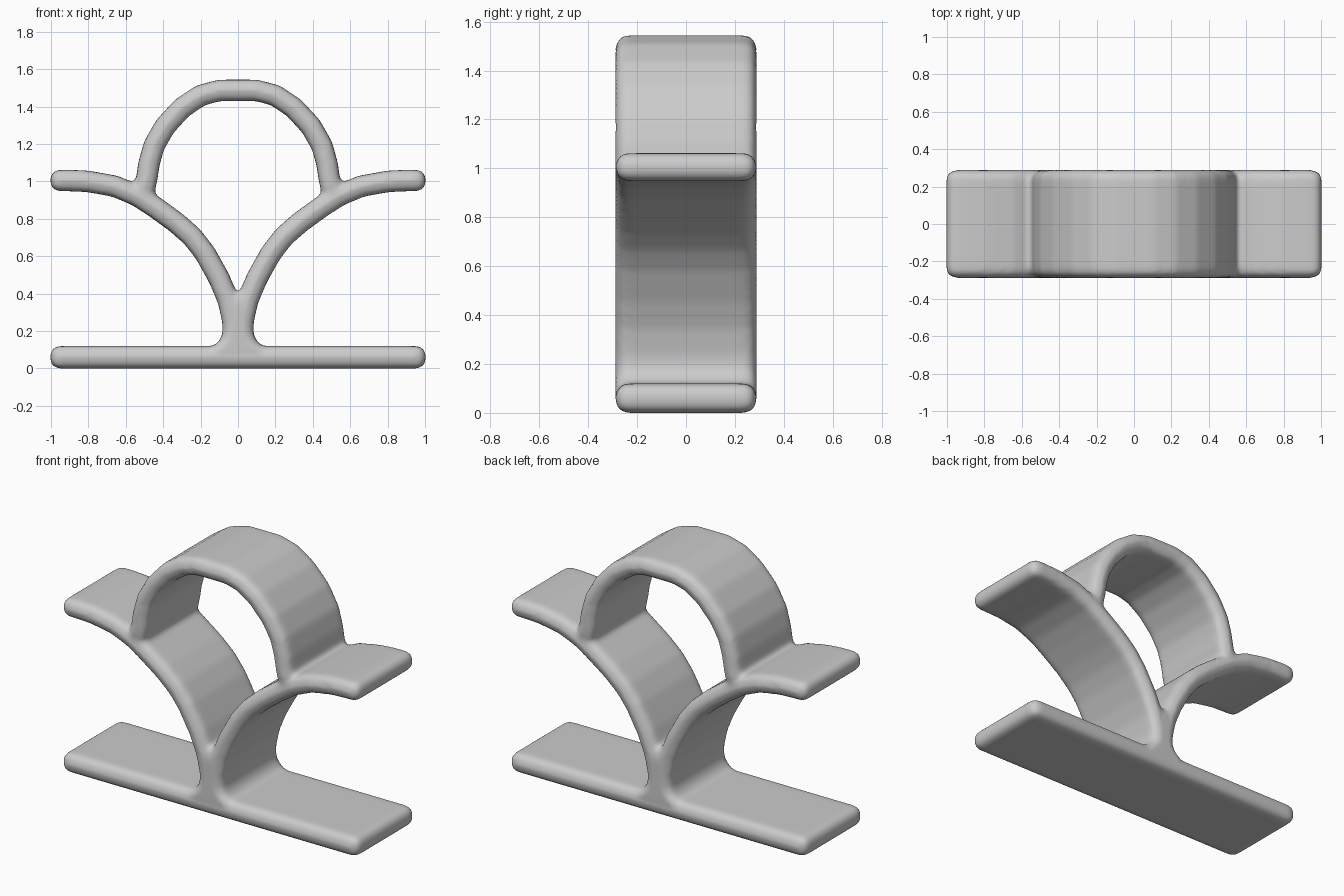
import bpy
import bmesh
from math import sin, cos, pi
from mathutils import Vector

cube = bpy.data.objects.get("Cube")
if cube:
    bpy.data.objects.remove(cube, do_unlink=True)

HALF_DEPTH = 0.288
HALF_THICK = 0.057
ROUND = 0.05


def section(bm, centre, normal, thick, depth, radius):
    """Rounded rectangle spanning the ribbon's thickness and its depth in y."""
    loop = []
    for corner, (sy, sn) in enumerate([(1, 1), (-1, 1), (-1, -1), (1, -1)]):
        for step in range(5):
            a = (corner + step / 4) * pi / 2
            y = sy * (depth - radius) + radius * cos(a)
            n = sn * (thick - radius) + radius * sin(a)
            loop.append(bm.verts.new(centre + normal * n + Vector((0, y, 0))))
    return loop


def ribbon(bm, path, thicks=None):
    """Sweep the section along an x-z path, with rounded ends."""
    pts = [Vector((x, 0, z)) for x, z in path]
    thicks = thicks or [HALF_THICK] * len(pts)
    last = len(pts) - 1
    rings = []
    for i, p in enumerate(pts):
        tangent = (pts[min(i + 1, last)] - pts[max(i - 1, 0)]).normalized()
        normal = Vector((-tangent.z, 0, tangent.x))
        stops = [(0, 0)]
        if i in (0, last):
            # The end point is the outermost tip of the rounded cap
            side = -1 if i == 0 else 1
            stops = [(side * ROUND * (sin(a) - 1), ROUND * (1 - cos(a)))
                     for a in [k * pi / 10 for k in range(6)]]
            if i == 0:
                stops.reverse()
        for along, shrink in stops:
            rings.append(section(bm, p + tangent * along, normal, thicks[i] - shrink,
                                 HALF_DEPTH - shrink, max(ROUND - shrink, 0.004)))
    for a, b in zip(rings, rings[1:]):
        for j in range(len(a)):
            k = (j + 1) % len(a)
            bm.faces.new((a[j], a[k], b[k], b[j]))
    bm.faces.new(rings[0][::-1])
    bm.faces.new(rings[-1])


bm = bmesh.new()

# Flat base plate
ribbon(bm, [(-1.004, 0.06), (0, 0.06), (1.004, 0.06)], [0.06] * 3)

# Short stem flaring into the base
ribbon(bm, [(0, 0.04), (0, 0.115), (0, 0.14), (0, 0.18), (0, 0.28), (0, 0.41)],
       [0.16, 0.14, 0.105, 0.083, 0.082, 0.052])

# Two curved arms spreading out to level tips
arm = [(0.02, 0.15), (0.025, 0.24), (0.05, 0.36), (0.1, 0.48), (0.175, 0.615),
       (0.245, 0.705), (0.33, 0.78), (0.44, 0.86), (0.54, 0.925), (0.66, 0.975),
       (0.8, 1.0), (0.9, 1.005), (1.004, 1.005)]
for side in (-1, 1):
    ribbon(bm, [(side * x, z) for x, z in arm])

# Arch standing on the arms
arch = [(0.51, 0.92), (0.487, 1.02), (0.477, 1.09), (0.45, 1.19), (0.39, 1.295),
        (0.3, 1.393), (0.2, 1.46), (0.1, 1.487)]
ribbon(bm, arch + [(-x, z) for x, z in reversed(arch)])

bmesh.ops.recalc_face_normals(bm, faces=bm.faces[:])
mesh = bpy.data.meshes.new("ribbon_stand")
bm.to_mesh(mesh)
bm.free()
stand = bpy.data.objects.new("ribbon_stand", mesh)
bpy.context.collection.objects.link(stand)

# Fuse the ribbons into one body and soften the joints
fuse = stand.modifiers.new("fuse", 'REMESH')
fuse.mode = 'VOXEL'
fuse.voxel_size = 0.016
fuse.use_smooth_shade = True
soften = stand.modifiers.new("soften", 'SMOOTH')
soften.factor = 0.5
soften.iterations = 7

# Plain grey finish
grey = bpy.data.materials.new("light grey")
grey.use_nodes = True
colour = (0.6, 0.6, 0.6, 1)
grey.diffuse_color = colour
grey.node_tree.nodes["Principled BSDF"].inputs["Base Color"].default_value = colour
mesh.materials.append(grey)
